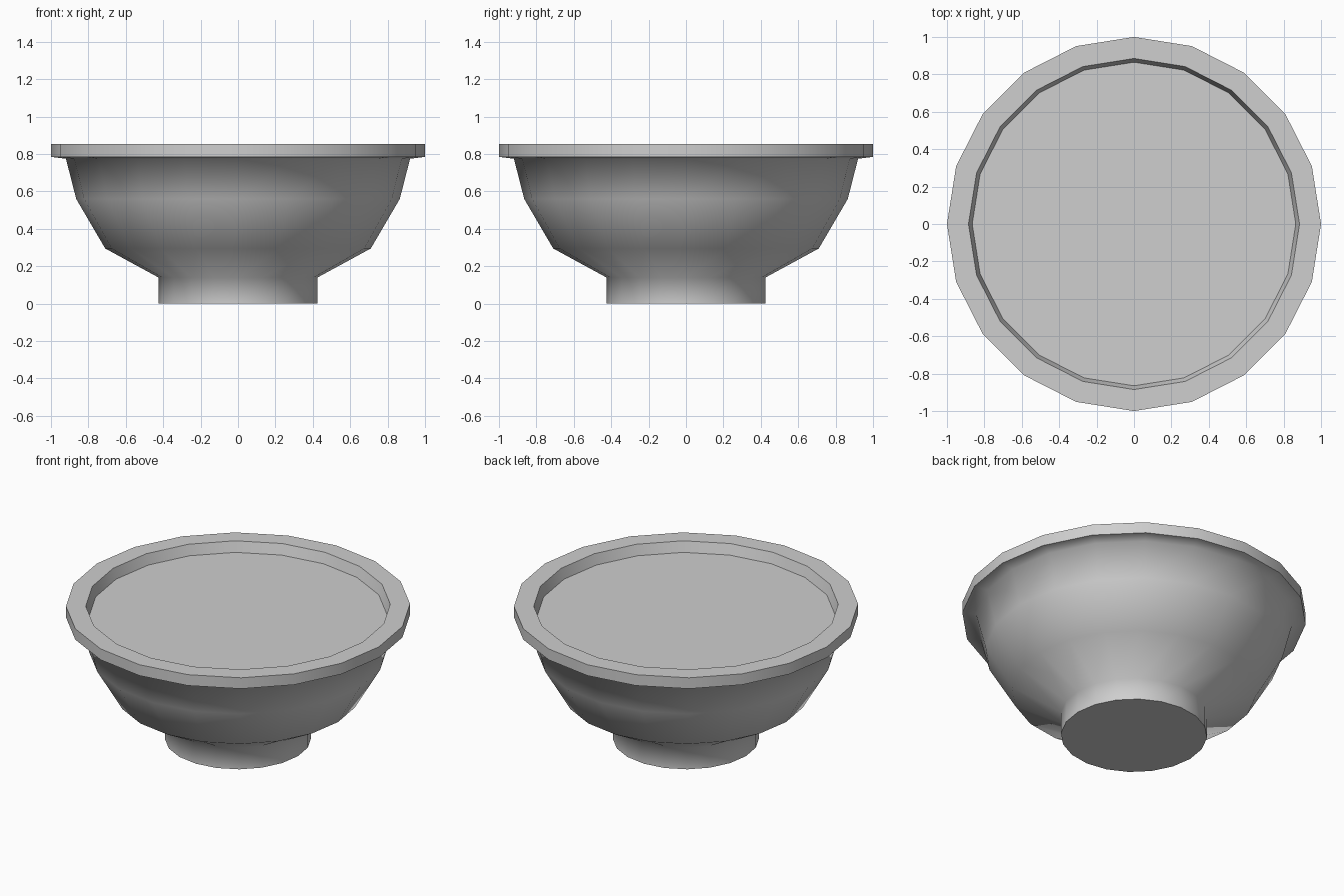
import bpy
import bmesh
from math import cos, sin, tau

SIDES = 20

cube = bpy.data.objects.get("Cube")
if cube:
    bpy.data.objects.remove(cube, do_unlink=True)


def make_material(name, rgba):
    mat = bpy.data.materials.new(name)
    mat.use_nodes = True
    mat.diffuse_color = rgba
    mat.node_tree.nodes["Principled BSDF"].inputs["Base Color"].default_value = rgba
    return mat


def lathe(name, profile, mat):
    """Turn (radius, height, sharp) points around z and cap both ends."""
    bm = bmesh.new()
    rings = []
    for radius, height, _ in profile:
        rings.append([bm.verts.new((radius * cos(tau * i / SIDES),
                                    radius * sin(tau * i / SIDES), height))
                      for i in range(SIDES)])
    for low, high in zip(rings, rings[1:]):
        for i in range(SIDES):
            j = (i + 1) % SIDES
            bm.faces.new((low[i], low[j], high[j], high[i]))
    bm.faces.new(rings[0][::-1])
    bm.faces.new(rings[-1])
    for face in bm.faces:
        face.smooth = True
    # Crisp edge loops around the rim, inner floor and foot base
    for ring, (_, _, sharp) in zip(rings, profile):
        for i in range(SIDES):
            bm.edges.get((ring[i], ring[(i + 1) % SIDES])).smooth = not sharp
    mesh = bpy.data.meshes.new(name)
    bm.to_mesh(mesh)
    bm.free()
    mesh.materials.append(mat)
    obj = bpy.data.objects.new(name, mesh)
    bpy.context.collection.objects.link(obj)
    return obj


grey = make_material("light grey", (0.62, 0.62, 0.62, 1.0))

# Foot, flared wall, overhanging rim and shallow inner floor
lathe("bowl", [
    (0.425, 0.0, True),
    (0.425, 0.14, False),
    (0.71, 0.295, False),
    (0.865, 0.56, False),
    (0.92, 0.775, False),
    (1.0, 0.785, True),
    (1.0, 0.855, True),
    (0.885, 0.855, True),
    (0.865, 0.79, True),
], grey)
